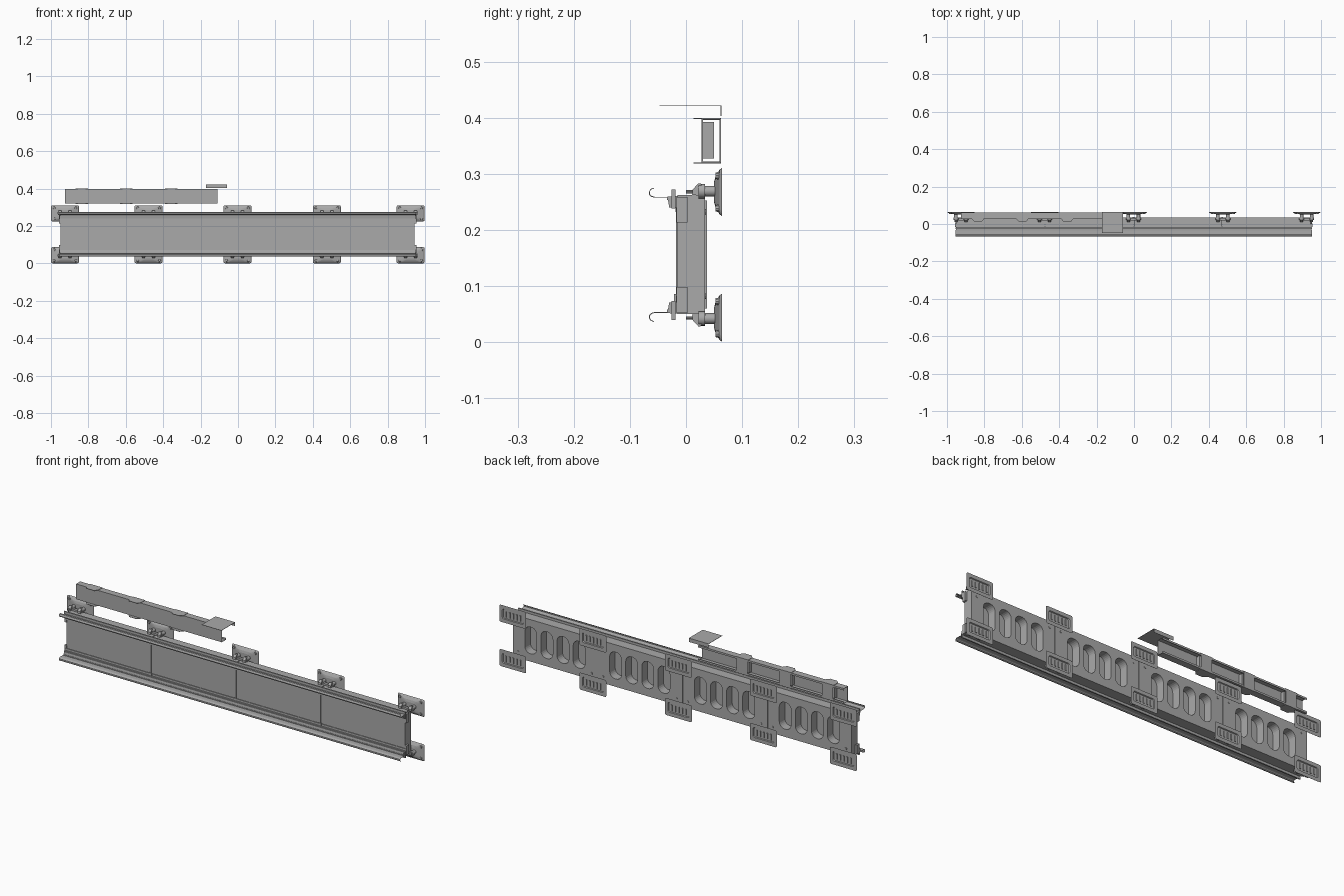
import bpy, bmesh, math
from mathutils import Vector

if "Cube" in bpy.data.objects:
    bpy.data.objects.remove(bpy.data.objects["Cube"])

grey = bpy.data.materials.new("mid grey")
grey.diffuse_color = (0.40, 0.40, 0.40, 1)
grey.use_nodes = True
grey.node_tree.nodes["Principled BSDF"].inputs["Base Color"].default_value = grey.diffuse_color
MID = 0.1555          # height about which top and bottom hardware mirror


def finish(bm, name):
    bmesh.ops.recalc_face_normals(bm, faces=bm.faces)
    me = bpy.data.meshes.new(name)
    bm.to_mesh(me)
    bm.free()
    me.materials.append(grey)
    ob = bpy.data.objects.new(name, me)
    bpy.context.collection.objects.link(ob)
    return ob


def add_box(bm, x0, x1, y0, y1, z0, z1):
    v = bmesh.ops.create_cube(bm, size=1)["verts"]
    for p in v:
        p.co = Vector(((x0 + x1) / 2 + p.co.x * (x1 - x0),
                       (y0 + y1) / 2 + p.co.y * (y1 - y0),
                       (z0 + z1) / 2 + p.co.z * (z1 - z0)))


def add_loft(bm, rings, cap=True):
    loops = [[bm.verts.new(p) for p in r] for r in rings]
    n = len(loops[0])
    for a, b in zip(loops, loops[1:]):
        for i in range(n):
            bm.faces.new((a[i], a[(i + 1) % n], b[(i + 1) % n], b[i]))
    if cap:
        bm.faces.new(loops[0])
        bm.faces.new(loops[-1])


def add_prism(bm, pts, x0, x1):
    add_loft(bm, [[(x, y, z) for y, z in pts] for x in (x0, x1)])


def round_rect(cx, y, cz, w, h, r, seg=4):
    pts = []
    for k, (sx, sz) in enumerate(((1, 1), (-1, 1), (-1, -1), (1, -1))):
        for i in range(seg + 1):
            a = (k + i / seg) * math.pi / 2
            pts.append((cx + sx * (w / 2 - r) + r * math.cos(a), y,
                        cz + sz * (h / 2 - r) + r * math.sin(a)))
    return pts


def add_cyl(bm, x, z, y0, y1, r0, r1, n=16):
    add_loft(bm, [[(x + r * math.cos(2 * math.pi * i / n), y,
                    z + r * math.sin(2 * math.pi * i / n)) for i in range(n)]
                  for y, r in ((y0, r0), (y1, r1))])


def flip(bm):
    for v in bm.verts:
        v.co.z = 2 * MID - v.co.z


# Four wall panels with rear pockets
seams = [-0.95, -0.476, -0.002, 0.472, 0.946]
for i in range(4):
    x0, x1 = seams[i] + 0.002, seams[i + 1] - 0.002
    bm = bmesh.new()
    add_box(bm, x0, x1, -0.015, 0.034, 0.05, 0.262)
    panel = finish(bm, f"wall_panel_{i + 1}")
    bm = bmesh.new()
    c = (x0 + x1) / 2
    for k in range(4):
        x = c + (k - 1.5) * 0.09
        add_loft(bm, [round_rect(x, y, 0.157, 0.066, 0.135, 0.03, 6) for y in (-0.010, 0.05)])
    cutter = finish(bm, f"pocket_cutter_{i + 1}")
    cutter.hide_render = True
    cutter.hide_viewport = True
    mod = panel.modifiers.new("pockets", "BOOLEAN")
    mod.operation = "DIFFERENCE"
    mod.solver = "EXACT"
    mod.object = cutter
    # Screw heads in the rear corners
    bm = bmesh.new()
    for sx in (-1, 1):
        for z in (0.082, 0.232):
            add_cyl(bm, c + sx * 0.205, z, 0.033, 0.036, 0.006, 0.005, 10)
    finish(bm, f"panel_screws_{i + 1}")

# Seam strips and their lower knobs on the front, ribs on the back
bm = bmesh.new()
for x in seams[1:4]:
    add_box(bm, x - 0.003, x + 0.003, -0.018, -0.013, 0.07, 0.24)
    add_box(bm, x - 0.007, x + 0.007, -0.021, -0.014, 0.072, 0.086)
    add_box(bm, x - 0.005, x + 0.005, 0.030, 0.037, 0.06, 0.252)
finish(bm, "seam_strips")

# Cable strip at the right of the front
bm = bmesh.new()
add_box(bm, 0.715, 0.945, -0.019, -0.014, 0.232, 0.240)
finish(bm, "cable_strip")

# Front rails: curled lip, fin, body; and end clips
lip = [(-0.057, 0.275), (-0.063, 0.273), (-0.066, 0.268), (-0.066, 0.263),
       (-0.062, 0.259), (-0.056, 0.2575), (-0.033, 0.2575), (-0.033, 0.259),
       (-0.056, 0.259), (-0.061, 0.2605), (-0.0645, 0.264), (-0.0645, 0.268),
       (-0.062, 0.272), (-0.057, 0.2735)]
body = [(-0.034, 0.253), (-0.034, 0.259), (-0.024, 0.260), (-0.014, 0.260),
        (-0.014, 0.228), (-0.018, 0.228), (-0.018, 0.240), (-0.030, 0.240),
        (-0.032, 0.253)]
for level in ("upper", "lower"):
    def make(name, build):
        bm = bmesh.new()
        build(bm)
        if level == "lower":
            flip(bm)
        return finish(bm, f"{level}_{name}")

    make("rail_lip", lambda bm: add_prism(bm, lip, -0.955, 0.952))
    make("rail_body", lambda bm: add_prism(bm, body, -0.952, 0.948))
    make("rail_fin", lambda bm: add_box(bm, -0.955, 0.952, -0.0255, -0.019, 0.238, 0.272))

    def clips(bm):
        for x in (-0.952, 0.948):
            add_box(bm, x - 0.006, x + 0.006, -0.0165, 0.003, 0.213, 0.259)
            add_cyl(bm, x, 0.268, 0.0, 0.02, 0.003, 0.003, 8)
    make("end_clips", clips)

# Wall brackets: dished rear plate, stubs, clamp
rx = lambda cx, y, w, h, r: round_rect(cx, y, 0.2675, w, h, r, 3)
for i, x in enumerate((-0.925, -0.478, -0.003, 0.475, 0.923)):
    for level in ("upper", "lower"):
        bm = bmesh.new()
        add_loft(bm, [rx(x, 0.050, 0.050, 0.036, 0.010),
                      rx(x, 0.053, 0.085, 0.058, 0.012),
                      rx(x, 0.060, 0.140, 0.080, 0.010),
                      rx(x, 0.0645, 0.150, 0.086, 0.008),
                      rx(x, 0.0645, 0.118, 0.050, 0.008),
                      rx(x, 0.0600, 0.112, 0.045, 0.006)])
        # Rear ribs around the fixing slots
        for k in range(-2, 3):
            add_box(bm, x + k * 0.02 - 0.003, x + k * 0.02 + 0.003, 0.059, 0.064, 0.253, 0.282)
        # Corner bosses
        for sx in (-1, 1):
            for sz in (-1, 1):
                add_cyl(bm, x + sx * 0.058, 0.2675 + sz * 0.029, 0.053, 0.062, 0.006, 0.008, 10)
        if level == "lower":
            flip(bm)
        finish(bm, f"{level}_wall_plate_{i + 1}")

        bm = bmesh.new()
        for sx in (-1, 1):
            cx = x + sx * 0.027
            add_cyl(bm, cx, 0.269, 0.030, 0.052, 0.0095, 0.0095)
            add_cyl(bm, cx, 0.269, 0.022, 0.034, 0.013, 0.013)
            add_prism(bm, [(0.011, 0.262), (0.012, 0.272), (0.022, 0.283),
                           (0.026, 0.283), (0.030, 0.276), (0.035, 0.274),
                           (0.035, 0.262)], cx - 0.008, cx + 0.008)
        add_box(bm, x - 0.035, x + 0.035, 0.018, 0.032, 0.2615, 0.271)
        if level == "lower":
            flip(bm)
        ob = finish(bm, f"{level}_clamp_{i + 1}")
        bpy.context.view_layer.objects.active = ob
        ob.select_set(True)
        bpy.ops.object.shade_smooth_by_angle(angle=math.radians(35))
        ob.select_set(False)

# Upper channel, open at the rear with short lips
channel = [(0.061, 0.330), (0.061, 0.3205), (0.028, 0.3205), (0.028, 0.3975),
           (0.061, 0.3975), (0.061, 0.388), (0.0595, 0.388), (0.0595, 0.396),
           (0.030, 0.396), (0.030, 0.322), (0.0595, 0.322), (0.0595, 0.330)]
bm = bmesh.new()
add_prism(bm, channel, -0.925, -0.11)
finish(bm, "upper_channel")

# Channel straps with tapered tabs and inner ribs
for i, x in enumerate((-0.835, -0.597, -0.357)):
    bm = bmesh.new()
    for z in (0.3185, 0.3975):
        tab = [(-0.034, 0.062), (-0.034, 0.028), (-0.020, 0.013),
               (0.020, 0.013), (0.034, 0.028), (0.034, 0.062)]
        add_loft(bm, [[(x + a, y, h) for a, y in tab] for h in (z, z + 0.002)])
    add_box(bm, x - 0.03, x + 0.03, 0.060, 0.062, 0.3185, 0.3995)
    add_box(bm, x - 0.03, x + 0.03, 0.029, 0.050, 0.327, 0.392)
    finish(bm, f"channel_strap_{i + 1}")

# Angled cover plate above the channel end
bm = bmesh.new()
add_prism(bm, [(-0.047, 0.4205), (-0.047, 0.422), (0.063, 0.422),
               (0.063, 0.403), (0.0615, 0.403), (0.0615, 0.4205)], -0.17, -0.06)
finish(bm, "cover_plate")
